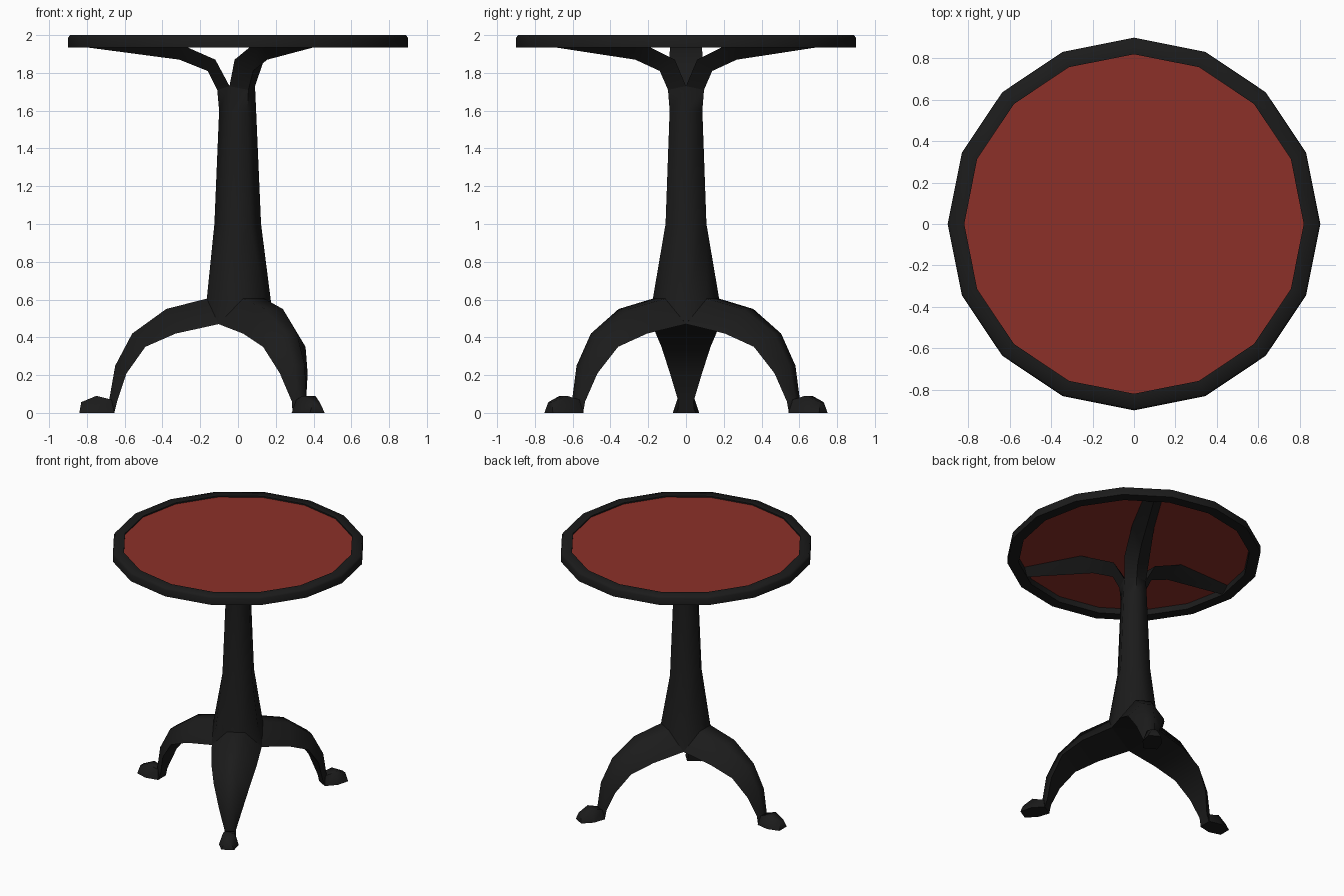
import bpy, bmesh
from math import sin, cos, pi, radians
from mathutils import Vector, Matrix

cube = bpy.data.objects.get("Cube")
if cube:
    bpy.data.objects.remove(cube, do_unlink=True)


def make_material(name, rgb):
    mat = bpy.data.materials.new(name)
    mat.use_nodes = True
    mat.diffuse_color = (*rgb, 1)
    bsdf = mat.node_tree.nodes["Principled BSDF"]
    bsdf.inputs["Base Color"].default_value = (*rgb, 1)
    bsdf.inputs["Roughness"].default_value = 0.8
    return mat


black = make_material("black wood", (0.011, 0.011, 0.011))
red = make_material("red inlay", (0.265, 0.03, 0.022))


def loft(name, rings, smooth, caps=(True, True), cap_step=1, cap_material=0):
    """Skin a list of equal-sized point rings; caps use every cap_step-th point."""
    bm = bmesh.new()
    loops = [[bm.verts.new(p) for p in ring] for ring in rings]
    n = len(loops[0])
    for a, b in zip(loops, loops[1:]):
        for i in range(n):
            j = (i + 1) % n
            bm.faces.new((a[i], a[j], b[j], b[i]))
    for loop, wanted in zip((loops[0], loops[-1]), caps):
        if wanted:
            bm.faces.new(loop[::cap_step]).material_index = cap_material
    bmesh.ops.remove_doubles(bm, verts=bm.verts, dist=0.0005)
    bmesh.ops.recalc_face_normals(bm, faces=bm.faces)
    mesh = bpy.data.meshes.new(name)
    bm.to_mesh(mesh)
    bm.free()
    mesh.materials.append(black)
    if cap_material:
        mesh.materials.append(red)
    obj = bpy.data.objects.new(name, mesh)
    bpy.context.collection.objects.link(obj)
    bpy.ops.object.select_all(action="DESELECT")
    obj.select_set(True)
    bpy.context.view_layer.objects.active = obj
    bpy.ops.object.shade_smooth_by_angle(angle=radians(smooth))


def turned(points, angle):
    rot = Matrix.Rotation(angle, 3, "Z")
    return [rot @ Vector(p) for p in points]


# Table top: sixteen-sided rim around a thin red panel, sunk on both faces
rim = [(0.82, 1.98), (0.82, 1.935), (0.9, 1.935), (0.9, 1.985),
       (0.89, 2.0), (0.82, 2.0), (0.82, 1.99)]
loft("table_top",
     [[(r * cos(i * pi / 8), r * sin(i * pi / 8), z) for i in range(16)] for r, z in rim],
     75, cap_material=1)

SPOKES = {"right": pi, "front": -pi / 3, "back": pi / 3}

# Column: each third has a crotch point and a pair of points facing a leg
# (crotch radius, crotch z, face radius, face half width, face z)
column = [(0.205, 0.47, 0.165, 0.065, 0.605), (0.175, 0.585, 0.165, 0.065, 0.605),
          (0.122, 1.0, 0.125, 0, 1.0), (0.096, 1.6, 0.1, 0, 1.6),
          (0.09, 1.73, 0.11, 0, 1.71)]
rings = []
for cr, cz, r, w, z in column:
    ring = []
    for k in range(3):
        third = [(cr * cos(-pi / 3), cr * sin(-pi / 3), cz), (r, -w, z), (r, w, z)]
        ring += turned(third, pi / 3 + k * 2 * pi / 3)
    rings.append(ring)
loft("column", rings, 65, cap_step=3)

# Leg and foot sections: top (radius, half width, z), then bottom
leg = [((0.165, 0.065, 0.605), (0.1025, 0.1775, 0.47)),
       ((0.38, 0.055, 0.55), (0.33, 0.16, 0.42)),
       ((0.56, 0.037, 0.42), (0.49, 0.13, 0.35)),
       ((0.65, 0.033, 0.25), (0.59, 0.085, 0.21)),
       ((0.68, 0.025, 0.08), (0.64, 0.04, 0.06)),
       ((0.68, 0.025, 0.06), (0.655, 0.045, 0))]
foot = [((0.67, 0.03, 0.07), (0.655, 0.05, 0)),
        ((0.75, 0.04, 0.09), (0.75, 0.07, 0)),
        ((0.83, 0.02, 0.057), (0.84, 0.045, 0))]
# Arm sections: two top edges (radius, half width, z), then the keel (radius, z)
arm = [((0.045, 0.078, 1.73), (0.11, 1.71)),
       ((0.12, 0.09, 1.87), (0.16, 1.81)),
       ((0.37, 0.08, 1.98), (0.31, 1.87)),
       ((0.815, 0.065, 1.98), (0.815, 1.937))]


def four_sided(section):
    (tr, tw, tz), (br, bw, bz) = section
    return [(tr, -tw, tz), (tr, tw, tz), (br, bw, bz), (br, -bw, bz)]


def keeled(section):
    (r, w, z), (kr, kz) = section
    return [(r, -w, z), (r, w, z), (kr, 0, kz)]


for side, angle in SPOKES.items():
    loft(side + "_leg", [turned(four_sided(s), angle) for s in leg], 75, caps=(False, True))
    loft(side + "_foot", [turned(four_sided(s), angle) for s in foot], 65)
    loft(side + "_arm", [turned(keeled(s), angle) for s in arm], 75, caps=(False, True))
